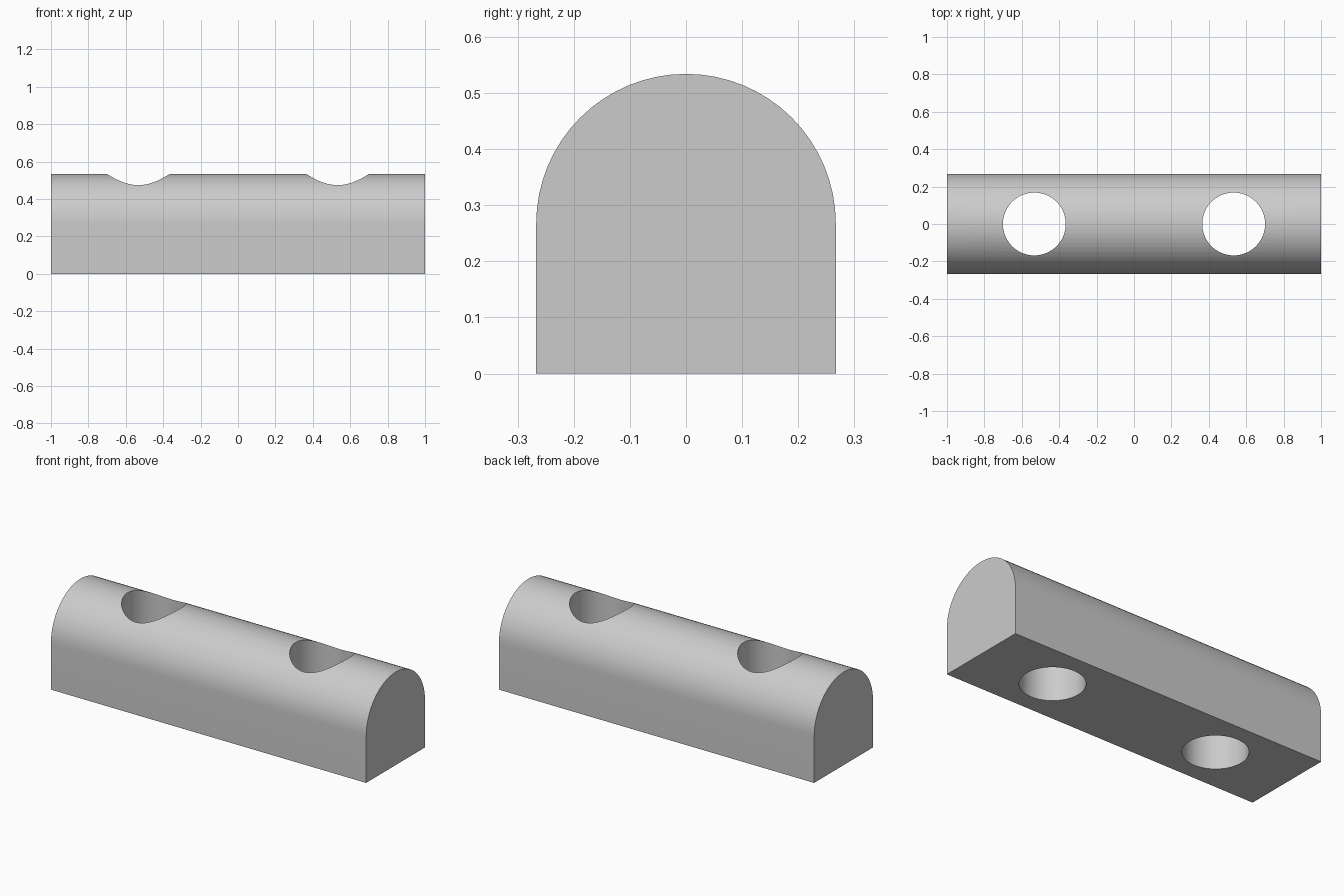
import bpy, bmesh
from math import pi, sin, cos, radians

cube = bpy.data.objects.get("Cube")
if cube:
    bpy.data.objects.remove(cube, do_unlink=True)

LENGTH = 2.0
RADIUS = 0.267        # half width and radius of the rounded top
HOLE_RADIUS = 0.168
HOLE_X = 0.533
ARC_STEPS = 32

# Single grey material
grey = bpy.data.materials.new("plain_grey")
grey.use_nodes = True
colour = (0.6, 0.6, 0.6, 1)
grey.diffuse_color = colour
grey.node_tree.nodes["Principled BSDF"].inputs["Base Color"].default_value = colour


def add_object(name, bm):
    bmesh.ops.recalc_face_normals(bm, faces=bm.faces)
    mesh = bpy.data.meshes.new(name)
    bm.to_mesh(mesh)
    bm.free()
    mesh.materials.append(grey)
    obj = bpy.data.objects.new(name, mesh)
    bpy.context.collection.objects.link(obj)
    return obj


# Bar: arched profile extruded along x
bm = bmesh.new()
arc = [pi * i / ARC_STEPS for i in range(ARC_STEPS + 1)]
profile = [(-RADIUS, 0), (RADIUS, 0)]
profile += [(RADIUS * cos(a), RADIUS + RADIUS * sin(a)) for a in arc]
end = bm.faces.new([bm.verts.new((-LENGTH / 2, y, z)) for y, z in profile])
extruded = bmesh.ops.extrude_face_region(bm, geom=[end], use_keep_orig=True)["geom"]
bmesh.ops.translate(bm, vec=(LENGTH, 0, 0),
                    verts=[g for g in extruded if isinstance(g, bmesh.types.BMVert)])
bar = add_object("rounded_bar", bm)

# Two vertical through holes
cutters = []
for side, x in (("left", HOLE_X), ("right", -HOLE_X)):
    bm = bmesh.new()
    bmesh.ops.create_cone(bm, cap_ends=True, segments=64, depth=2,
                          radius1=HOLE_RADIUS, radius2=HOLE_RADIUS)
    cutter = add_object(side + "_hole_cutter", bm)
    cutter.location.x = x
    cutter.hide_render = True
    cut = bar.modifiers.new(side + "_hole", "BOOLEAN")
    cut.operation = "DIFFERENCE"
    cut.solver = "EXACT"
    cut.object = cutter
    cutters.append(cutter)

# Apply the cuts, remove the cutters and smooth the curved surfaces
bpy.ops.object.select_all(action="DESELECT")
bar.select_set(True)
bpy.context.view_layer.objects.active = bar
for name in [m.name for m in bar.modifiers]:
    bpy.ops.object.modifier_apply(modifier=name)
for cutter in cutters:
    bpy.data.objects.remove(cutter, do_unlink=True)
bpy.ops.object.shade_smooth_by_angle(angle=radians(30))
